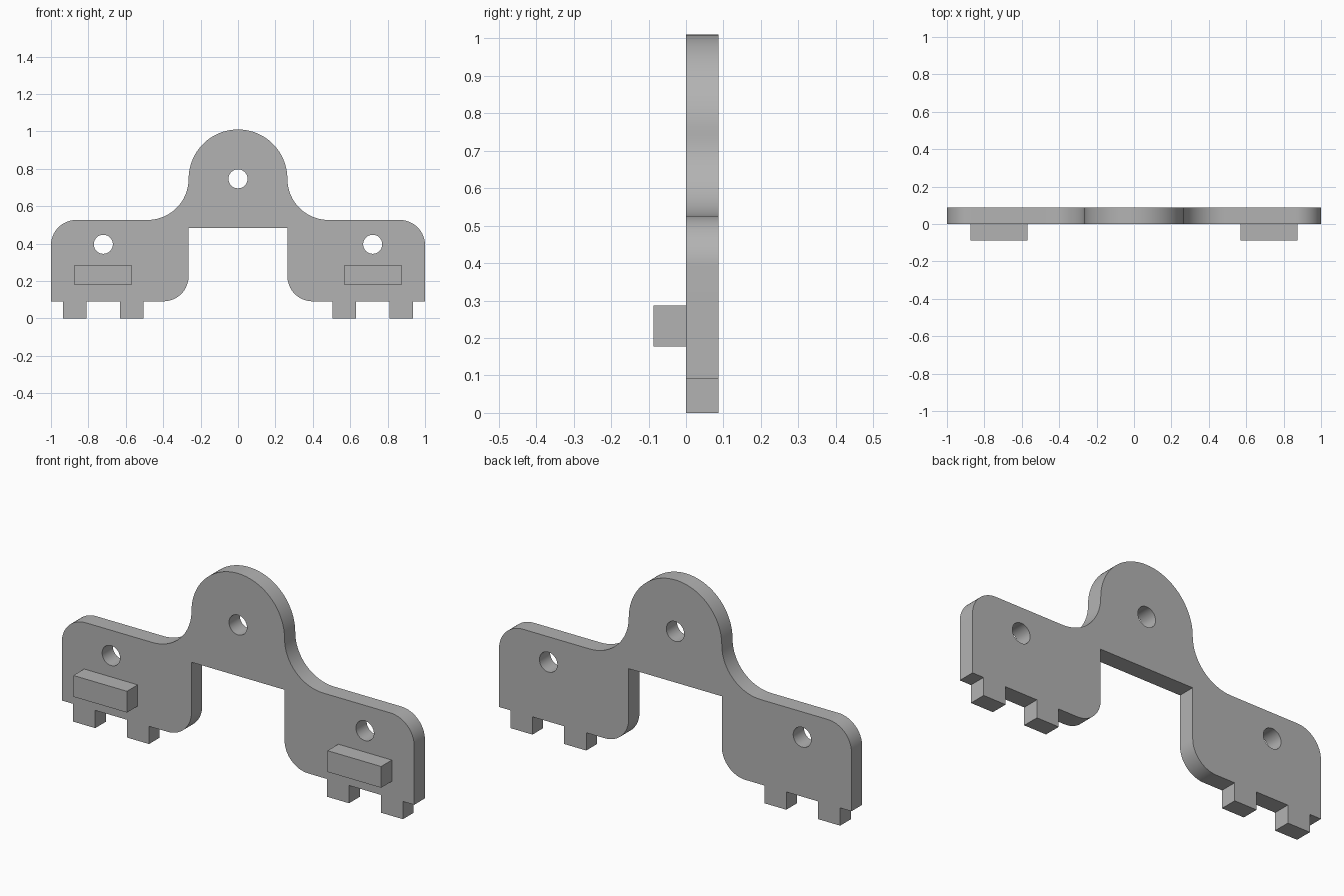
import bpy, bmesh
from math import sin, cos, radians
from mathutils import Matrix

cube = bpy.data.objects.get("Cube")
if cube:
    bpy.data.objects.remove(cube, do_unlink=True)

THICK = 0.087

# Single grey finish
grey = bpy.data.materials.new("plain_grey")
grey.use_nodes = True
grey.diffuse_color = (0.45, 0.45, 0.45, 1)
grey.node_tree.nodes["Principled BSDF"].inputs["Base Color"].default_value = grey.diffuse_color


def arc(cx, cz, r, a0, a1, n=16):
    angles = [radians(a0 + (a1 - a0) * i / n) for i in range(n + 1)]
    return [(cx + r * cos(a), cz + r * sin(a)) for a in angles]


def add_object(name, bm):
    bmesh.ops.recalc_face_normals(bm, faces=bm.faces)
    mesh = bpy.data.meshes.new(name)
    bm.to_mesh(mesh)
    bm.free()
    mesh.materials.clear()
    mesh.materials.append(grey)
    obj = bpy.data.objects.new(name, mesh)
    bpy.context.collection.objects.link(obj)
    return obj


def plate(name, loops):
    """Extrude closed x-z loops (outline first, then holes) into a plate."""
    curve = bpy.data.curves.new(name + "_profile", "CURVE")
    curve.dimensions = "2D"
    curve.fill_mode = "BOTH"
    curve.extrude = THICK / 2
    for loop in loops:
        spline = curve.splines.new("POLY")
        spline.points.add(len(loop) - 1)
        for point, (x, z) in zip(spline.points, loop):
            point.co = (x, z, 0, 1)
        spline.use_cyclic_u = True
    helper = bpy.data.objects.new(name + "_profile", curve)
    bpy.context.collection.objects.link(helper)
    graph = bpy.context.evaluated_depsgraph_get()
    mesh = bpy.data.meshes.new_from_object(helper.evaluated_get(graph))
    bpy.data.objects.remove(helper, do_unlink=True)
    bm = bmesh.new()
    bm.from_mesh(mesh)
    bpy.data.meshes.remove(mesh)
    bmesh.ops.remove_doubles(bm, verts=bm.verts, dist=0.0005)
    bmesh.ops.transform(bm, verts=bm.verts,
                        matrix=Matrix.Translation((0, THICK / 2, 0)) @ Matrix.Rotation(radians(90), 4, "X"))
    return add_object(name, bm)


# Half outline: rounded crown, concave fillet, shoulder, feet, inner leg
half = arc(0, 0.746, 0.264, 90, 0, 24)
half += arc(0.484, 0.746, 0.22, 180, 270)[1:]
half += arc(0.865, 0.391, 0.135, 90, 0)
half.append((1, 0.091))
for outer, inner in ((0.936, 0.81), (0.63, 0.505)):
    half += [(outer, 0.091), (outer, 0), (inner, 0), (inner, 0.091)]
half += arc(0.399, 0.226, 0.135, 270, 180)
half.append((0.264, 0.484))
outline = half + [(-x, z) for x, z in reversed(half[1:])]

# Bolt holes
holes = [arc(x, z, 0.051, 0, 348.75, 31)
         for x, z in ((0, 0.746), (-0.72, 0.396), (0.72, 0.396))]

bracket = plate("bracket_plate", [outline] + holes)
bpy.context.view_layer.objects.active = bracket
bracket.select_set(True)
bpy.ops.object.shade_smooth_by_angle(angle=radians(30))

# Raised front blocks
for side, sx in (("left", 1), ("right", -1)):
    bm = bmesh.new()
    bmesh.ops.create_cube(bm, size=1)
    bmesh.ops.scale(bm, verts=bm.verts, vec=(0.304, THICK, 0.109))
    bmesh.ops.translate(bm, verts=bm.verts, vec=(sx * 0.721, -THICK / 2, 0.232))
    add_object(side + "_front_block", bm)
